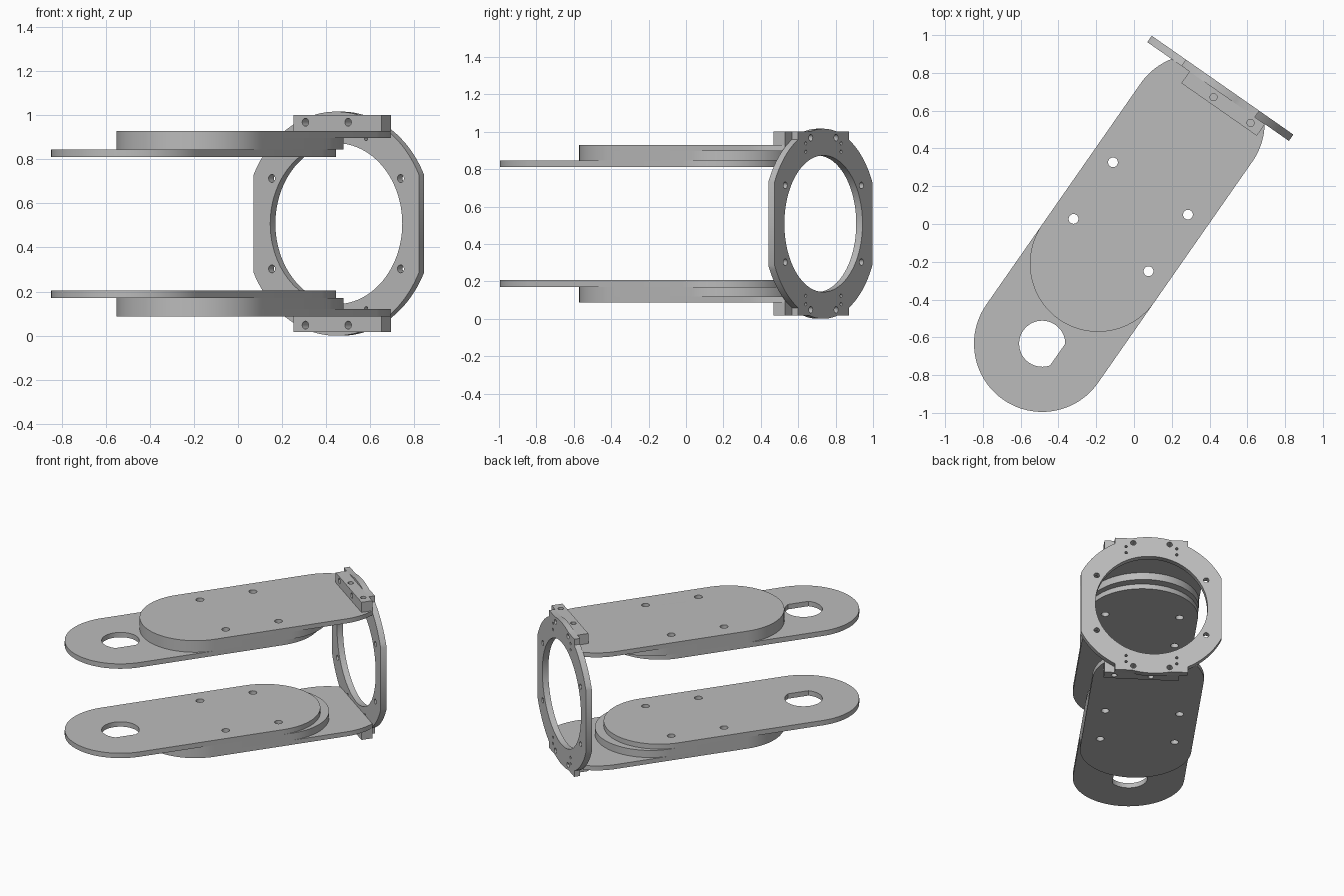
import bpy, bmesh, math
from mathutils import Matrix

cube = bpy.data.objects.get("Cube")
if cube:
    bpy.data.objects.remove(cube, do_unlink=True)

# One plain metal colour
metal = bpy.data.materials.new("grey_metal")
metal.use_nodes = True
GREY = (0.5, 0.5, 0.5, 1)
metal.diffuse_color = GREY
metal.node_tree.nodes["Principled BSDF"].inputs["Base Color"].default_value = GREY

# Working frame: x along the arm, y across it, z up from mid height
MID = 0.508
FRAME = Matrix.Translation((0, 0, MID)) @ Matrix.Rotation(math.radians(55.1), 4, "Z") @ Matrix.Translation((0, 0.036, 0))
# Stands a profile upright: profile x -> across, y -> up, depth -> along
UPRIGHT = Matrix(((0, 0, 1, 0), (1, 0, 0, 0), (0, 1, 0, 0), (0, 0, 0, 1)))

ARM_R = 0.361
FLANGE_IN, FLANGE_OUT = 0.83, 0.871


def arc(cx, cy, r, a0, a1, n):
    return [(cx + r * math.cos(a0 + (a1 - a0) * i / n),
             cy + r * math.sin(a0 + (a1 - a0) * i / n)) for i in range(n + 1)]


def circle(cx, cy, r, n=32):
    return arc(cx, cy, r, 0, 2 * math.pi, n)[:-1]


def finish(obj):
    obj.data.materials.clear()
    obj.data.materials.append(metal)
    bpy.ops.object.select_all(action="DESELECT")
    obj.select_set(True)
    bpy.context.view_layer.objects.active = obj
    bpy.ops.object.shade_smooth_by_angle(angle=math.radians(30))


def slab(name, loops, lo, hi, turn=Matrix()):
    """Extrude an outline with holes from lo to hi."""
    curve = bpy.data.curves.new(name, "CURVE")
    curve.dimensions = "2D"
    curve.fill_mode = "BOTH"
    curve.extrude = (hi - lo) / 2
    for loop in loops:
        spline = curve.splines.new("POLY")
        spline.points.add(len(loop) - 1)
        for point, (x, y) in zip(spline.points, loop):
            point.co = (x, y, 0, 1)
        spline.use_cyclic_u = True
    temp = bpy.data.objects.new(name + "_outline", curve)
    bpy.context.collection.objects.link(temp)
    mesh = bpy.data.meshes.new_from_object(temp.evaluated_get(bpy.context.evaluated_depsgraph_get()))
    bpy.data.objects.remove(temp, do_unlink=True)
    bm = bmesh.new()
    bm.from_mesh(mesh)
    bmesh.ops.remove_doubles(bm, verts=bm.verts, dist=1e-5)
    bmesh.ops.recalc_face_normals(bm, faces=bm.faces)
    bm.transform(FRAME @ turn @ Matrix.Translation((0, 0, (lo + hi) / 2)))
    bm.to_mesh(mesh)
    bm.free()
    obj = bpy.data.objects.new(name, mesh)
    bpy.context.collection.objects.link(obj)
    finish(obj)
    return obj


def stadium(u0, u1, clip=None):
    """Round-ended outline, the far end optionally cut straight."""
    half = math.pi / 2
    near = arc(u0, 0, ARM_R, half, 3 * half, 48)
    if clip is None:
        return near + arc(u1, 0, ARM_R, -half, half, 48)
    a = math.acos((clip - u1) / ARM_R)
    return near + arc(u1, 0, ARM_R, -half, -a, 16) + arc(u1, 0, ARM_R, a, half, 16)


# Arm plates, mirrored above and below
bolt_holes = [circle(u, w, 0.026) for u in (-0.161, 0.204) for w in (-0.242, 0.242)]
flat = math.acos(0.1 / 0.122)
shaft_hole = arc(-0.798, 0, 0.122, -math.pi / 2 + flat, 1.5 * math.pi - flat, 48)
layers = (
    ("inner_plate", [stadium(-0.798, 0.197), shaft_hole], 0.302, 0.337),
    ("middle_plate", [stadium(-0.281, 0.257)], 0.337, 0.388),
    ("outer_plate", [stadium(-0.281, 0.63, FLANGE_IN)], 0.388, 0.420),
)
for name, loops, lo, hi in layers:
    slab("upper_" + name, loops + bolt_holes, lo, hi)
    slab("lower_" + name, loops + bolt_holes, -hi, -lo)

# Ring flange: circle with flat sides and square ears
R, SIDE, EAR_W, EAR_H = 0.508, 0.457, 0.237, 0.492
quarter = arc(0, 0, R, math.acos(SIDE / R), math.acos(EAR_W / R), 12)
quarter += [(EAR_W, EAR_H)] + arc(0, 0, R, math.asin(EAR_H / R), math.pi / 2, 6)
right = [(x, -y) for x, y in reversed(quarter)][1:] + quarter
outline = right + [(-x, y) for x, y in reversed(right)][1:]
ring = [outline, circle(0, 0, 0.365, 96)]
for sx in (-1, 1):
    for sz in (-1, 1):
        for w, z, r in ((0.356, 0.205, 0.018), (0.118, 0.46, 0.018),
                        (0.165, 0.385, 0.009), (0.165, 0.43, 0.009)):
            ring.append(circle(sx * w, sz * z, r, 20))
slab("ring_flange", ring, FLANGE_IN, FLANGE_OUT, UPRIGHT)

# Mounting blocks with crossing bolt holes
for name, sign in (("upper", 1), ("lower", -1)):
    lo, hi = sorted((sign * 0.420, sign * EAR_H))
    box = [(0.755, -0.302), (FLANGE_IN, -0.302), (FLANGE_IN, 0.185), (0.755, 0.185)]
    drilled = [circle(0.792, w, 0.019, 20) for w in (0.003, -0.236)]
    block = slab(name + "_mounting_block", [box] + drilled, lo, hi)
    cutters = []
    for w in (-0.118, 0.118):
        cutter = slab("bolt_cutter", [circle(w, sign * 0.46, 0.018, 20)], 0.7, 0.9, UPRIGHT)
        cutter.hide_render = True
        mod = block.modifiers.new("bolt_hole", "BOOLEAN")
        mod.operation = "DIFFERENCE"
        mod.solver = "EXACT"
        mod.object = cutter
        cutters.append(cutter)
    bpy.context.view_layer.update()
    cut = bpy.data.meshes.new_from_object(block.evaluated_get(bpy.context.evaluated_depsgraph_get()))
    block.modifiers.clear()
    block.data = cut
    for cutter in cutters:
        bpy.data.objects.remove(cutter, do_unlink=True)
    finish(block)
